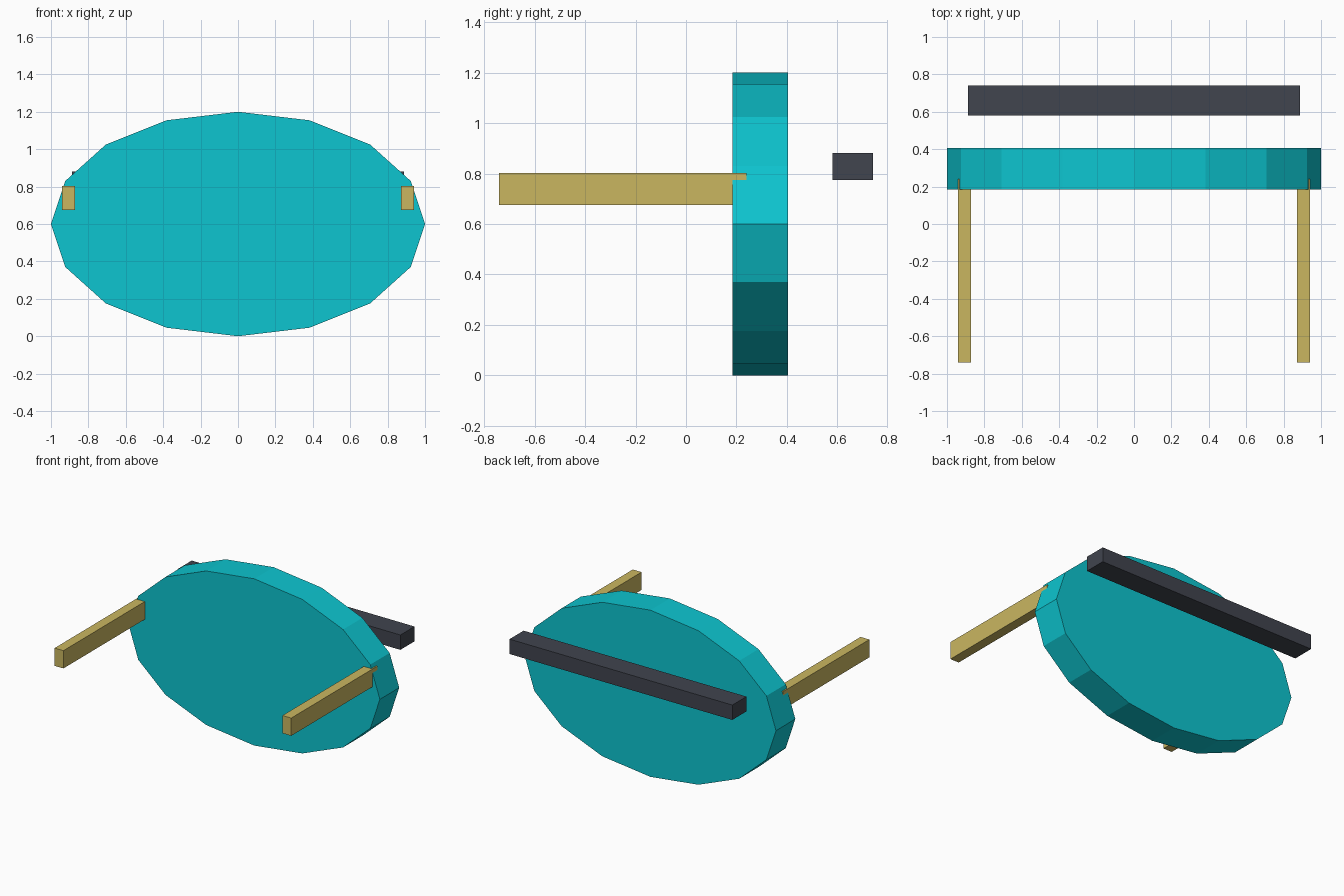
import bpy
import math

cube = bpy.data.objects.get("Cube")
if cube:
    bpy.data.objects.remove(cube, do_unlink=True)


def material(name, rgb):
    mat = bpy.data.materials.new(name)
    mat.use_nodes = True
    color = (*rgb, 1)
    mat.diffuse_color = color
    mat.node_tree.nodes["Principled BSDF"].inputs["Base Color"].default_value = color
    return mat


def finish(name, mat):
    obj = bpy.context.object
    obj.name = name
    obj.data.materials.append(mat)
    bpy.ops.object.transform_apply(location=False, rotation=True, scale=True)
    return obj


def box(name, low, high, mat):
    center = [(a + b) / 2 for a, b in zip(low, high)]
    bpy.ops.mesh.primitive_cube_add(size=1, location=center)
    bpy.context.object.scale = [b - a for a, b in zip(low, high)]
    return finish(name, mat)


teal = material("teal", (0.004, 0.56, 0.63))
tan = material("tan", (0.59, 0.47, 0.118))
charcoal = material("charcoal", (0.052, 0.058, 0.077))

# Upright sixteen-sided oval lens
bpy.ops.mesh.primitive_cylinder_add(
    vertices=16, radius=1, depth=0.22,
    location=(0, 0.295, 0.6), rotation=(math.pi / 2, 0, 0))
bpy.context.object.scale = (1, 0.6, 1)
finish("oval_lens", teal)

# Side arms reaching forward
for side, name in ((1, "left_arm"), (-1, "right_arm")):
    x = side * 0.907
    box(name, (x - 0.035, -0.74, 0.675), (x + 0.035, 0.24, 0.803), tan)

# Crossbar behind the lens
box("rear_bar", (-0.887, 0.58, 0.775), (0.887, 0.74, 0.882), charcoal)
